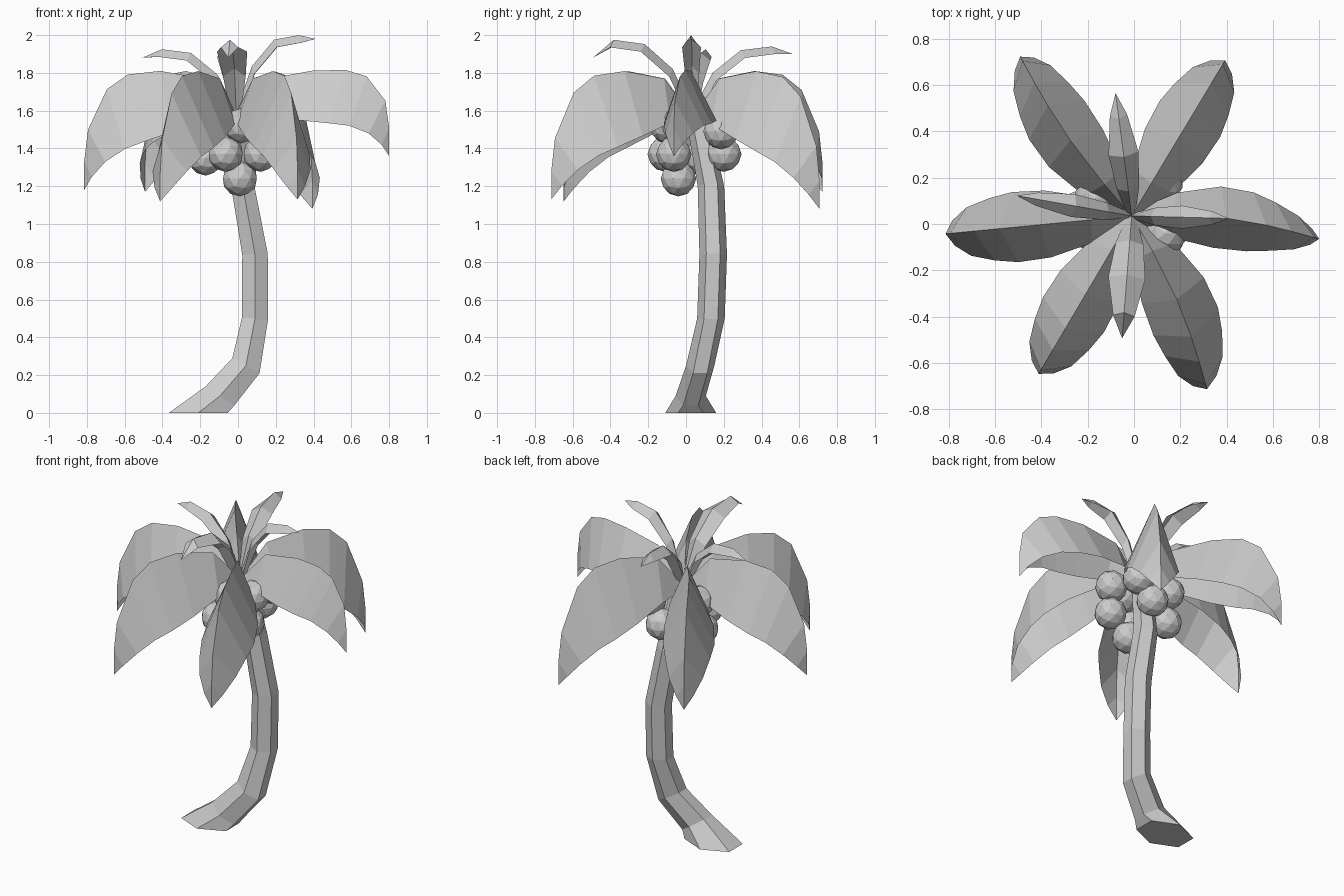
import bpy, bmesh, math
from mathutils import Vector, Matrix

cube = bpy.data.objects.get("Cube")
if cube:
    bpy.data.objects.remove(cube)

grey = bpy.data.materials.new("plain_grey")
grey.use_nodes = True
COLOUR = (0.6, 0.6, 0.6, 1)
grey.diffuse_color = COLOUR
for node in grey.node_tree.nodes:
    if node.type == 'BSDF_PRINCIPLED':
        node.inputs["Base Color"].default_value = COLOUR


def finish(bm, name):
    mesh = bpy.data.meshes.new(name)
    bm.to_mesh(mesh)
    bm.free()
    mesh.materials.append(grey)
    obj = bpy.data.objects.new(name, mesh)
    bpy.context.collection.objects.link(obj)
    return obj


# Trunk: tilted hexagons along a bent path (x, y, z, tilt, x radius, y radius)
def make_trunk(rings, sides=6):
    bm = bmesh.new()
    loops = []
    for x, y, z, tilt, rx, ry in rings:
        t = math.radians(tilt)
        across = Vector((math.cos(t), 0, -math.sin(t)))
        loop = []
        for k in range(sides):
            a = math.pi / 2 + math.tau * k / sides
            p = Vector((x, y, z)) + across * rx * math.cos(a)
            loop.append(bm.verts.new(p + Vector((0, ry * math.sin(a), 0))))
        loops.append(loop)
    for low, high in zip(loops, loops[1:]):
        for k in range(sides):
            j = (k + 1) % sides
            bm.faces.new((low[k], low[j], high[j], high[k]))
    bm.faces.new(loops[0][::-1])
    bm.faces.new(loops[-1])
    finish(bm, "trunk")


make_trunk([
    (-0.21, 0.025, 0, 0, 0.18, 0.135),
    (-0.095, 0.025, 0.09, 34, 0.105, 0.08),
    (0.042, 0.075, 0.25, 29, 0.095, 0.075),
    (0.09, 0.132, 0.5, 3, 0.08, 0.073),
    (0.09, 0.144, 0.84, -4, 0.078, 0.073),
    (0.025, 0.132, 1.2, -10, 0.07, 0.07),
    (-0.01, 0.06, 1.56, -6, 0.06, 0.06),
])


# Folded leaf: a ridge with two drooping sides, from rows of
# (ridge reach, ridge z, edge reach, edge z, half width);
# sway bows the middle of the leaf sideways
def make_leaf(name, azimuth, rows, sway=0):
    a = math.radians(azimuth)
    out = Vector((math.cos(a), math.sin(a), 0))
    side = Vector((-out.y, out.x, 0))
    root = Vector((-0.01, 0.035, 0))
    length = rows[-1][0]

    def point(reach, z, offset):
        offset += sway * math.sin(math.pi * min(reach / length, 1))
        return bm.verts.new(root + out * reach + side * offset + Vector((0, 0, z)))

    bm = bmesh.new()
    strips = []
    for r, z, er, ez, half in rows:
        ridge = point(r, z, 0)
        if half == 0:
            strips.append((ridge, ridge, ridge))
        else:
            strips.append((point(er, ez, half), ridge, point(er, ez, -half)))
    for near, far in zip(strips, strips[1:]):
        for k in (0, 1):
            quad = [near[k + 1], near[k], far[k], far[k + 1]]
            bm.faces.new(list(dict.fromkeys(quad)))
    bm.normal_update()
    finish(bm, name)


# Large hanging leaves (azimuth, scale, lift of the tip, sway, narrowing)
LARGE = [
    (0, 1.57, 0, 1.55, 0.02), (0.17, 1.77, 0.18, 1.54, 0.1),
    (0.4, 1.81, 0.36, 1.48, 0.145), (0.57, 1.79, 0.5, 1.43, 0.152),
    (0.68, 1.71, 0.6, 1.39, 0.135), (0.78, 1.49, 0.7, 1.32, 0.105),
    (0.8, 1.32, 0.765, 1.24, 0.055), (0.8, 1.17, 0.8, 1.17, 0),
]
large_leaves = {
    "left": (-7, 1.02, 0.19, 0.04, 0.4), "right": (185.5, 1.01, 0.01, 0, 0),
    "back_left": (59, 0.98, -0.09, 0, 0), "back_right": (125, 1.05, 0, 0.03, 0.1),
    "front_right": (239.5, 0.99, -0.05, 0, 0),
    "front_left": (-66.5, 1.02, -0.04, 0.035, 0),
}
for name, (azimuth, scale, lift, sway, narrow) in large_leaves.items():
    rows = []
    for r, z, er, ez, half in LARGE:
        t = er / 0.8
        rows.append((r * scale, z + lift * (r / 0.8) ** 6, er * scale,
                     ez + lift * t ** 1.3, half * (1 - narrow * t ** 2)))
    make_leaf("large_leaf_" + name, azimuth, rows, sway)

# Small upright leaves (azimuth, length, peak height, tip height, half width)
SMALL = [(0, 0, 0.3), (0.2, 0.59, 0.75), (0.48, 0.94, 1), (0.79, 1, 0.58)]
small_leaves = {
    "left": (-1.5, 0.42, 0.4, 0.38, 0.05), "right": (170, 0.505, 0.325, 0.28, 0.05),
    "front": (-94.5, 0.53, 0.375, 0.28, 0.08), "back": (97.5, 0.535, 0.34, 0.3, 0.065),
}
for name, (azimuth, length, peak, tip, width) in small_leaves.items():
    rows = [(t * length, 1.6 + h * peak, t * length + 0.015,
             1.56 + h * peak, w * width) for t, h, w in SMALL]
    rows.append((length, 1.6 + tip, length, 1.6 + tip, 0))
    make_leaf("small_leaf_" + name, azimuth, rows)

# Round fruit under the crown
fruit = [
    (-0.065, -0.11, 1.37), (0.01, -0.04, 1.24), (-0.17, 0.08, 1.35),
    (0.12, -0.065, 1.37), (0.015, -0.1, 1.52), (0.12, 0.185, 1.49),
    (0.03, 0.2, 1.37), (-0.165, 0.11, 1.53), (0.135, -0.04, 1.53),
]
for i, place in enumerate(fruit):
    bm = bmesh.new()
    bmesh.ops.create_icosphere(bm, subdivisions=2, radius=0.094,
                               matrix=Matrix.Translation(place))
    finish(bm, f"fruit_{i + 1}")
